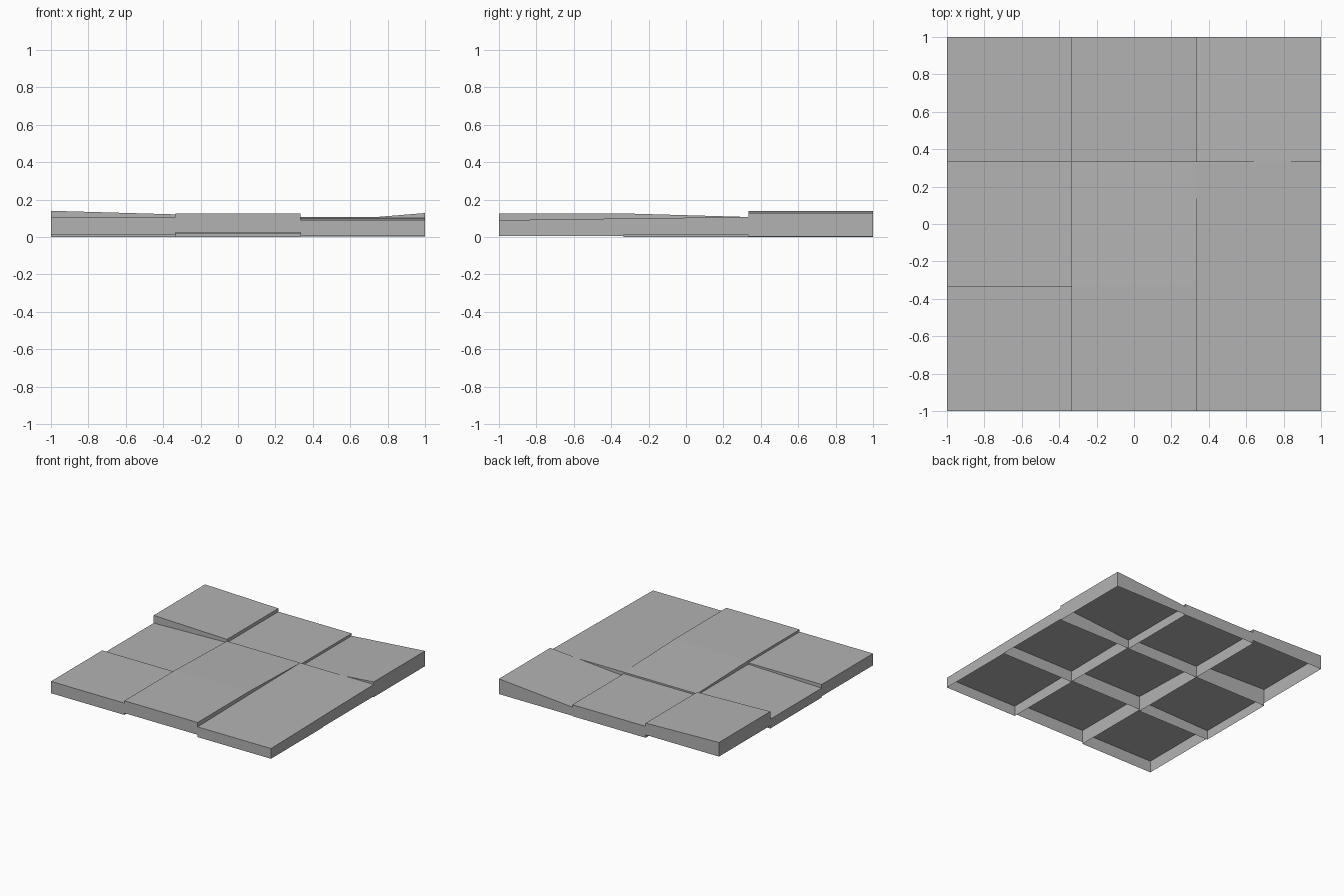
import bpy
import bmesh

cube = bpy.data.objects.get("Cube")
if cube:
    bpy.data.objects.remove(cube, do_unlink=True)

# Plain stone colour
GREY = (0.45, 0.45, 0.45, 1.0)
stone = bpy.data.materials.new("plain_grey")
stone.use_nodes = True
stone.diffuse_color = GREY
stone.node_tree.nodes["Principled BSDF"].inputs["Base Color"].default_value = GREY

SIZE = 2 / 3


def make_tile(name, column, row, axis, start, end, base):
    """Hollow slab, open below, whose top slopes from start to end along an axis."""
    bm = bmesh.new()
    bmesh.ops.create_cube(bm, size=1)
    for v in bm.verts:
        along = v.co[axis] + 0.5
        v.co.z = start + (end - start) * along if v.co.z > 0 else base
        v.co.x = (v.co.x + column) * SIZE
        v.co.y = (v.co.y + row) * SIZE
    bm.normal_update()
    underside = [f for f in bm.faces if f.normal.z < -0.9]
    bmesh.ops.delete(bm, geom=underside, context='FACES_ONLY')
    mesh = bpy.data.meshes.new(name)
    bm.to_mesh(mesh)
    bm.free()
    mesh.materials.append(stone)
    tile = bpy.data.objects.new(name, mesh)
    bpy.context.collection.objects.link(tile)


# Paving tiles: column, row, slope axis (0 = x, 1 = y), top heights, base height
X, Y = 0, 1
make_tile("front_right_tile", -1, -1, X, 0.107, 0.107, 0.01)
make_tile("front_middle_tile", 0, -1, X, 0.126, 0.126, 0.025)
make_tile("front_left_tile", 1, -1, Y, 0.09, 0.099, 0.006)
make_tile("centre_right_tile", -1, 0, X, 0.077, 0.095, 0.0)
make_tile("centre_middle_tile", 0, 0, Y, 0.126, 0.107, 0.015)
make_tile("centre_left_tile", 1, 0, Y, 0.099, 0.107, 0.01)
make_tile("back_right_tile", -1, 1, X, 0.14, 0.121, 0.024)
make_tile("back_middle_tile", 0, 1, X, 0.094, 0.094, 0.0)
make_tile("back_left_tile", 1, 1, X, 0.074, 0.128, 0.003)
